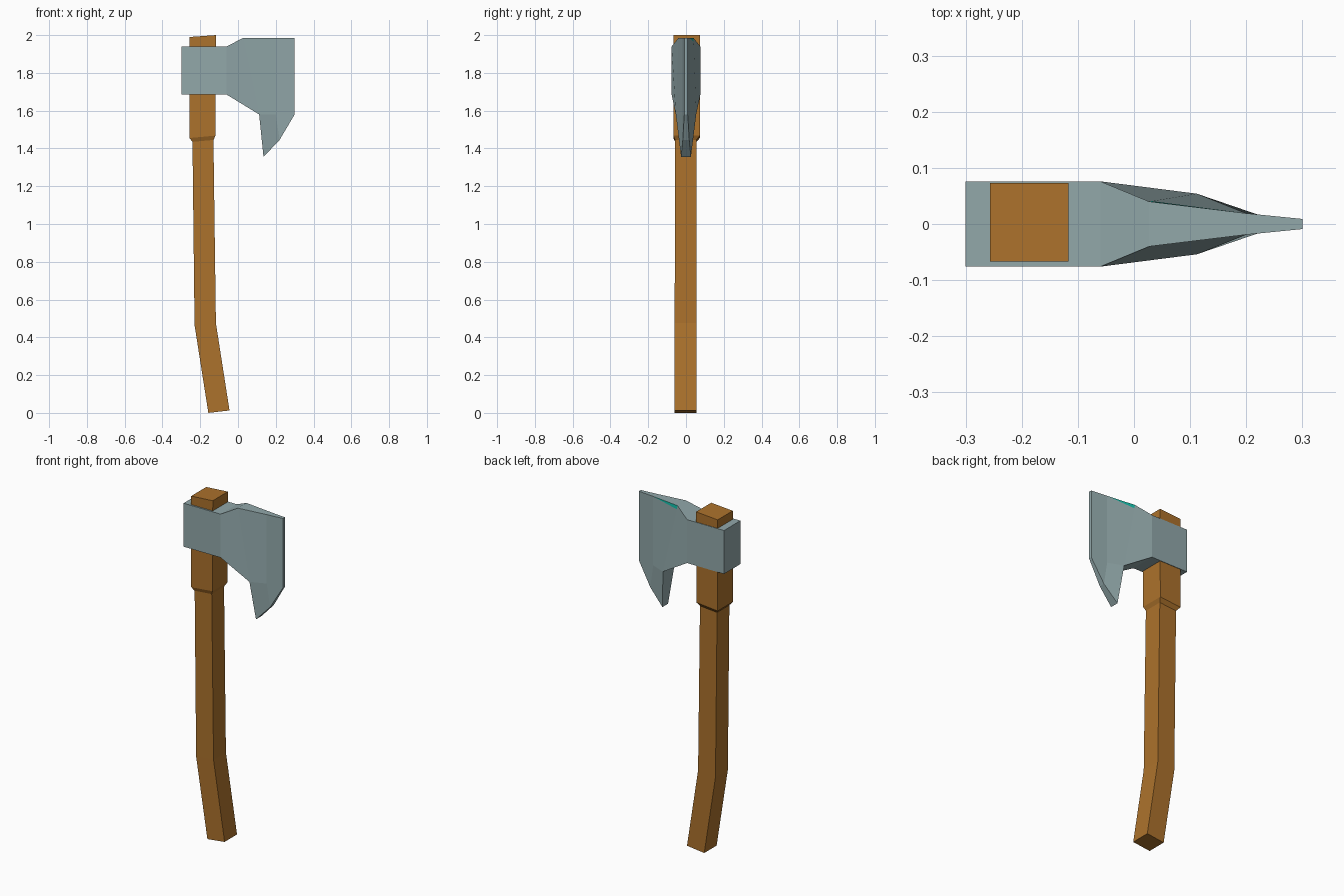
import bpy, bmesh

if "Cube" in bpy.data.objects:
    bpy.data.objects.remove(bpy.data.objects["Cube"])


def material(name, rgb):
    m = bpy.data.materials.new(name)
    m.diffuse_color = (*rgb, 1)
    m.use_nodes = True
    m.node_tree.nodes["Principled BSDF"].inputs["Base Color"].default_value = m.diffuse_color
    return m


def finish(name, bm, mats):
    bmesh.ops.recalc_face_normals(bm, faces=bm.faces)
    mesh = bpy.data.meshes.new(name)
    bm.to_mesh(mesh)
    bm.free()
    for m in mats:
        mesh.materials.append(m)
    ob = bpy.data.objects.new(name, mesh)
    bpy.context.collection.objects.link(ob)
    return ob


wood = material("brown wood", (0.413, 0.168, 0.025))
steel = material("grey steel", (0.287, 0.392, 0.402))
teal = material("teal accent", (0.007, 0.515, 0.402))

# Handle: square rings (left x, left z, right x, right z, y min, y max)
rings = [
    (-0.157, 0.000, -0.045, 0.013, -0.060, 0.055),
    (-0.230, 0.465, -0.117, 0.475, -0.060, 0.055),
    (-0.241, 1.435, -0.130, 1.445, -0.058, 0.056),
    (-0.257, 1.455, -0.119, 1.468, -0.067, 0.073),
    (-0.257, 1.990, -0.117, 2.000, -0.067, 0.073),
]
bm = bmesh.new()
loops = []
for xl, zl, xr, zr, y0, y1 in rings:
    corners = [(xl, y0, zl), (xr, y0, zr), (xr, y1, zr), (xl, y1, zl)]
    loops.append([bm.verts.new(c) for c in corners])
for a, b in zip(loops, loops[1:]):
    for i in range(4):
        j = (i + 1) % 4
        bm.faces.new((a[i], a[j], b[j], b[i]))
bm.faces.new(loops[0])
bm.faces.new(loops[-1])
finish("handle", bm, [wood])

# Axe head: side points (x, z, half thickness), poll at the left, edge at the right
points = [
    (-0.300, 1.940, 0.076), (-0.300, 1.685, 0.076),
    (-0.060, 1.940, 0.076), (-0.060, 1.685, 0.076),
    (0.027, 1.985, 0.040), (0.112, 1.580, 0.054),
    (0.200, 1.985, 0.019), (0.200, 1.580, 0.019),
    (0.300, 1.985, 0.009), (0.300, 1.580, 0.009),
    (0.220, 1.445, 0.017), (0.135, 1.355, 0.026),
]
side_faces = [(0, 1, 3, 2), (2, 3, 5, 4), (4, 5, 7, 6),
              (6, 7, 9, 8), (5, 11, 10, 7), (7, 10, 9)]
rim = [0, 1, 3, 5, 11, 10, 9, 8, 6, 4, 2]
bm = bmesh.new()
front, back = [[bm.verts.new((x, s * t, z)) for x, z, t in points] for s in (-1, 1)]
for side in (front, back):
    for f in side_faces:
        bm.faces.new([side[i] for i in f])
for i, j in zip(rim, rim[1:] + rim[:1]):
    bm.faces.new((front[i], front[j], back[j], back[i]))

# Teal sliver: split off along the top of the back cheek
edge = bm.edges.get((back[4], back[5]))
_, p = bmesh.utils.edge_split(edge, back[4], 0.055)
cheek = next(f for f in p.link_faces if back[6] in f.verts)
bmesh.utils.face_split(cheek, p, back[6])
for f in bm.faces:
    if set(f.verts) == {back[4], back[6], p}:
        f.material_index = 1
finish("axe_head", bm, [steel, teal])
